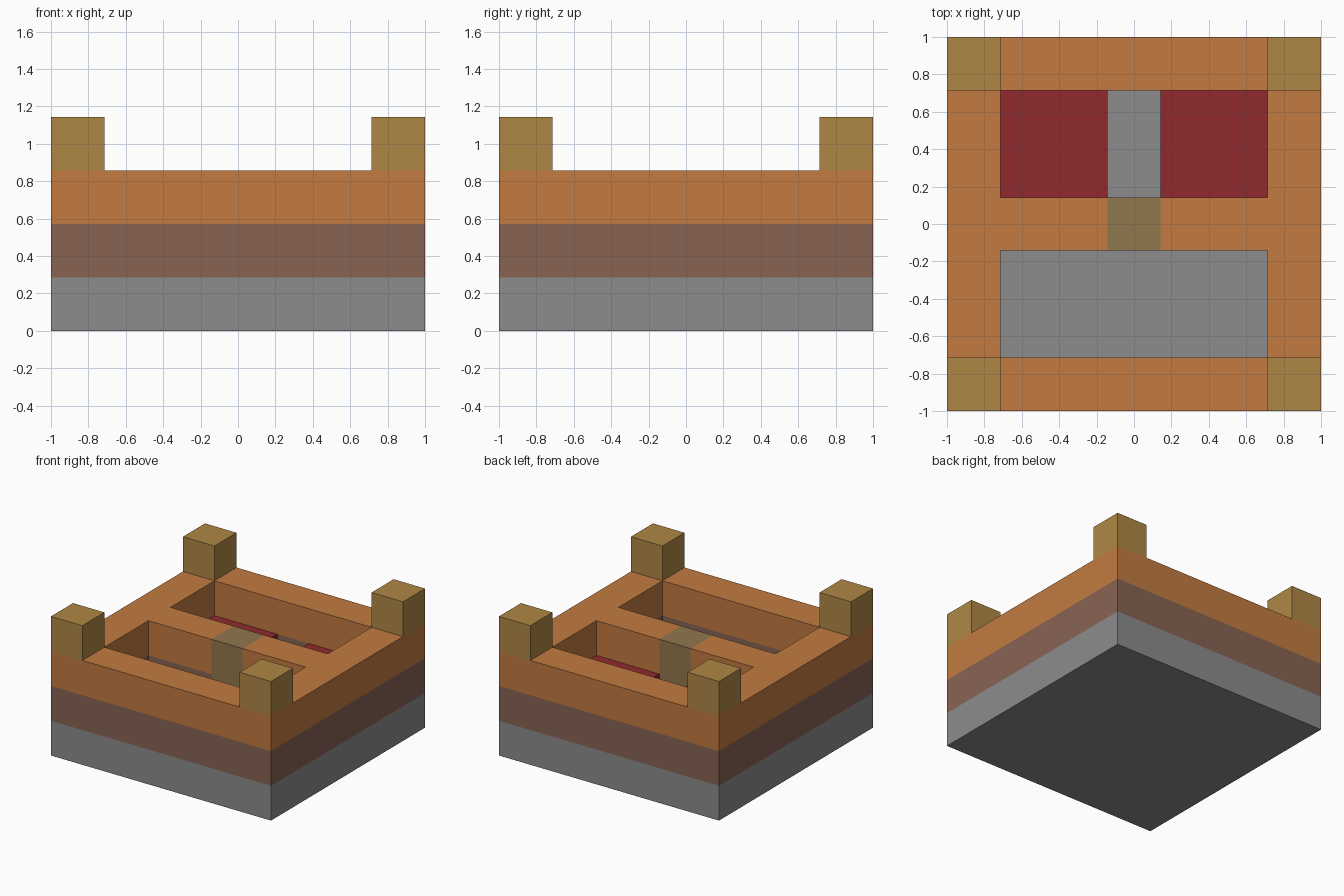
import bpy
import bmesh
from mathutils import Vector

if "Cube" in bpy.data.objects:
    bpy.data.objects.remove(bpy.data.objects["Cube"], do_unlink=True)

CELL = 2 / 7


def srgb(r, g, b):
    return tuple((c / 255 / 12.92) if c < 11 else ((c / 255 + 0.055) / 1.055) ** 2.4
                 for c in (r, g, b)) + (1.0,)


def material(name, rgb):
    m = bpy.data.materials.new(name)
    m.use_nodes = True
    m.diffuse_color = srgb(*rgb)
    m.node_tree.nodes["Principled BSDF"].inputs["Base Color"].default_value = m.diffuse_color
    return m


# Plan letters: part name and colour
PARTS = {
    "F": ("stone_floor", material("stone grey", (140, 140, 140))),
    "L": ("lower_wall", material("dull brown", (136, 100, 84))),
    "U": ("upper_wall", material("orange wood", (194, 123, 65))),
    "P": ("corner_posts", material("golden wood", (175, 135, 69))),
    "B": ("red_beds", material("deep red", (144, 42, 45))),
    "D": ("doorway", material("olive brown", (146, 120, 78))),
}

# Block plans from the ground up, each read from the back row to the front row
LAYERS = [
    ["FFFFFFF"] * 7,
    ["LLLLLLL", "LBB.BBL", "LBB.BBL", "LLLDLLL", "L.....L", "L.....L", "LLLLLLL"],
    ["UUUUUUU", "U.....U", "U.....U", "UUUDUUU", "U.....U", "U.....U", "UUUUUUU"],
    ["P.....P"] + ["......."] * 5 + ["P.....P"],
]
blocks = {(x, 6 - row, z): letter
          for z, plan in enumerate(LAYERS)
          for row, line in enumerate(plan)
          for x, letter in enumerate(line) if letter != "."}


def add_face(bm, cell, axis, side):
    """Add one outward square on the given side of a block."""
    normal, u, v = Vector(), Vector(), Vector()
    normal[axis] = side
    u[(axis + 1) % 3] = 0.5
    v[(axis + 2) % 3] = 0.5 * side
    middle = Vector(cell) + Vector((-3, -3, 0.5)) + normal / 2
    corners = [middle - u - v, middle + u - v, middle + u + v, middle - u + v]
    bm.faces.new([bm.verts.new(c * CELL) for c in corners])


# Build each part from the exposed sides of its blocks, merged into large flat faces
for letter, (name, mat) in PARTS.items():
    bm = bmesh.new()
    for cell, kind in blocks.items():
        if kind != letter:
            continue
        for axis in range(3):
            for side in (-1, 1):
                neighbour = list(cell)
                neighbour[axis] += side
                if tuple(neighbour) not in blocks:
                    add_face(bm, cell, axis, side)
    bmesh.ops.remove_doubles(bm, verts=bm.verts, dist=0.001)
    bmesh.ops.dissolve_limit(bm, angle_limit=0.01, verts=bm.verts, edges=bm.edges)
    mesh = bpy.data.meshes.new(name)
    bm.to_mesh(mesh)
    bm.free()
    mesh.materials.append(mat)
    bpy.context.collection.objects.link(bpy.data.objects.new(name, mesh))
